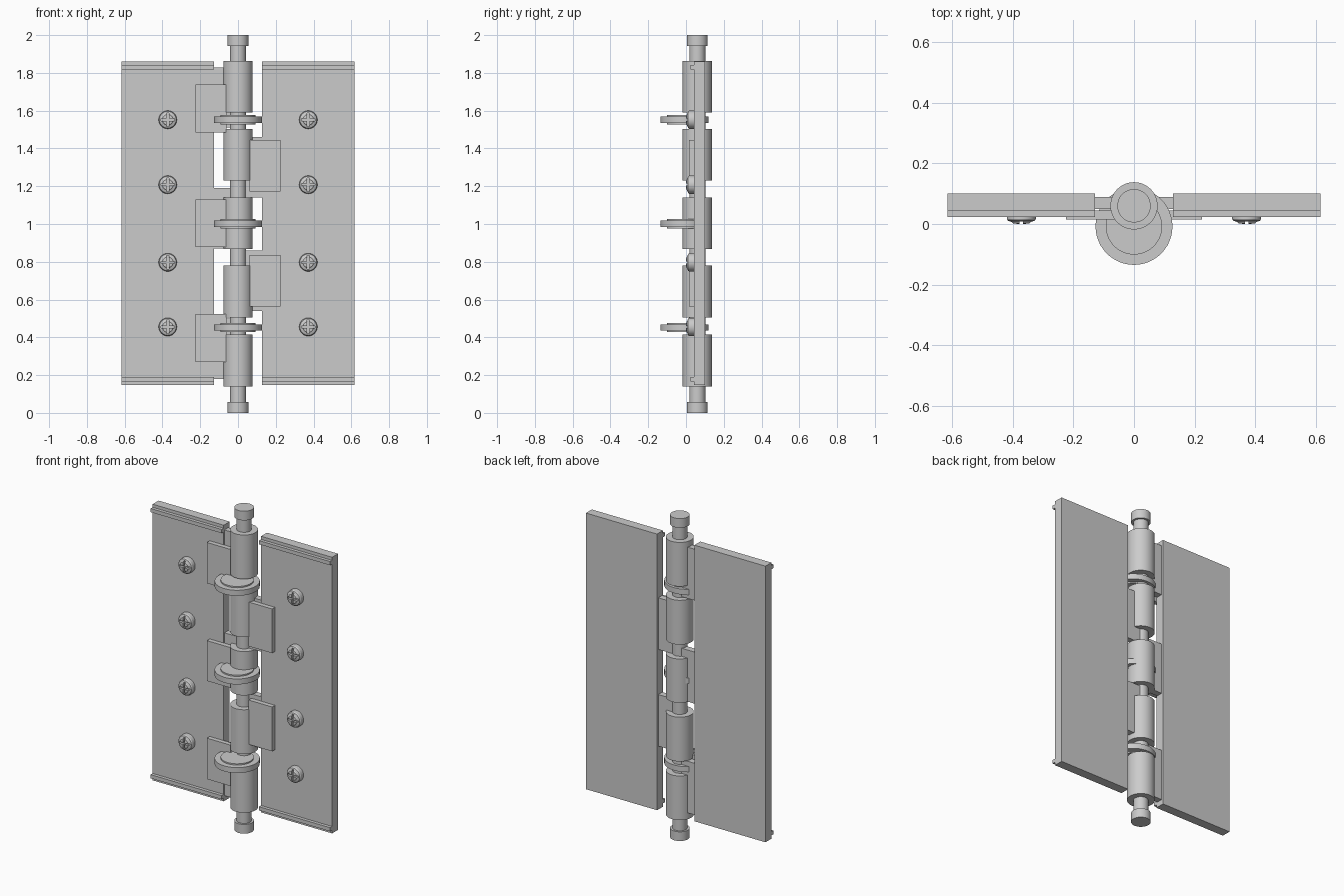
import bpy, bmesh
from math import pi
from mathutils import Matrix

if "Cube" in bpy.data.objects:
    bpy.data.objects.remove(bpy.data.objects["Cube"])

PIN_Y = 0.06


def finish(name, bm, smooth=False):
    bmesh.ops.recalc_face_normals(bm, faces=bm.faces)
    me = bpy.data.meshes.new(name)
    bm.to_mesh(me)
    bm.free()
    ob = bpy.data.objects.new(name, me)
    bpy.context.collection.objects.link(ob)
    if smooth:
        bpy.ops.object.select_all(action='DESELECT')
        ob.select_set(True)
        bpy.context.view_layer.objects.active = ob
        bpy.ops.object.shade_smooth_by_angle(angle=pi / 6)
    return ob


def add_box(bm, x, y, z):
    size = [abs(a[1] - a[0]) for a in (x, y, z)]
    mid = [(a[0] + a[1]) / 2 for a in (x, y, z)]
    bmesh.ops.create_cube(bm, size=1, matrix=Matrix.Translation(mid) @ Matrix.Diagonal((*size, 1)))


def box(name, x, y, z):
    bm = bmesh.new()
    add_box(bm, x, y, z)
    return finish(name, bm)


def lathe(name, profile, x=0, y=0, z=0, rot=None):
    """Closed solid of revolution from (radius, height) points, starting and ending on the axis."""
    bm = bmesh.new()
    vs = [bm.verts.new((r, 0, h)) for r, h in profile]
    edges = [bm.edges.new(p) for p in zip(vs, vs[1:])]
    bmesh.ops.spin(bm, geom=vs + edges, cent=(0, 0, 0), axis=(0, 0, 1),
                   angle=2 * pi, steps=48, use_duplicate=False)
    bmesh.ops.remove_doubles(bm, verts=bm.verts, dist=1e-5)
    bm.transform(Matrix.Translation((x, y, z)) @ (rot or Matrix()))
    return finish(name, bm, True)


# Hinge pin with a wider head at both ends
lathe("hinge_pin", [(0, 0), (.055, 0), (.055, .057), (.042, .057), (.042, 1.943),
                    (.055, 1.943), (.055, 2), (0, 2)], y=PIN_Y)

# Leaves with a thin rib near the top and bottom
for side, s in (("left", -1), ("right", 1)):
    bm = bmesh.new()
    add_box(bm, (s * .128, s * .616), (.043, .101), (.147, 1.86))
    finish(side + "_leaf", bm)
    for end, z in (("bottom", .167), ("top", 1.818)):
        box(f"{side}_{end}_rib", (s * .128, s * .616), (.023, .044), (z, z + .023))

# Knuckles alternate between leaves, each with a front tab and a web to its leaf
knuckles = [  # side, barrel z range, tab z range, web z range
    (-1, (1.59, 1.863), (1.485, 1.738), (1.51, 1.828)),
    (1, (1.229, 1.504), (1.171, 1.445), (1.14, 1.46)),
    (-1, (.868, 1.14), (.879, 1.129), (.87, 1.19)),
    (1, (.504, .779), (.562, .837), (.54, .86)),
    (-1, (.14, .414), (.27, .524), (.18, .5)),
]
for i, (s, barrel, tab, web) in enumerate(knuckles, 1):
    a, b = barrel
    lathe(f"knuckle_{i}", [(0, a), (.078, a), (.078, b), (0, b)], y=PIN_Y)
    box(f"knuckle_tab_{i}", (s * .062, s * .224), (.015, .044), tab)
    box(f"knuckle_web_{i}", (s * .02, s * .13), (.05, .089), web)

# Bearing discs with a raised centre, set forward of the pin
for i, z in enumerate((.452, 1.002, 1.552), 1):
    lathe(f"bearing_disc_{i}", [(0, -.025), (.093, -.025), (.093, -.017), (.127, -.017),
                                (.127, .017), (.093, .017), (.093, .025), (0, .025)], y=-.008, z=z)

# Cross-recessed screw, cut once and shared
screw = lathe("screw", [(0, -.01), (.048, -.01), (.048, .026), (.044, .032),
                        (.031, .037), (.028, .041), (0, .044)], rot=Matrix.Rotation(pi / 2, 4, 'X'))
cutters = [box("slot_cutter_a", (-.036, .036), (-.1, -.026), (-.0055, .0055)),
           box("slot_cutter_b", (-.0055, .0055), (-.1, -.026), (-.036, .036))]
for c in cutters:
    c.hide_render = True
    m = screw.modifiers.new("slot", 'BOOLEAN')
    m.operation = 'DIFFERENCE'
    m.solver = 'EXACT'
    m.object = c
bpy.context.view_layer.update()
deps = bpy.context.evaluated_depsgraph_get()
mesh = bpy.data.meshes.new_from_object(screw.evaluated_get(deps))
for ob in [screw] + cutters:
    bpy.data.objects.remove(ob)
for side, s in (("left", -1), ("right", 1)):
    for i, z in enumerate((.455, .797, 1.208, 1.552), 1):
        ob = bpy.data.objects.new(f"{side}_screw_{i}", mesh)
        ob.location = (s * .372, .043, z)
        bpy.context.collection.objects.link(ob)
